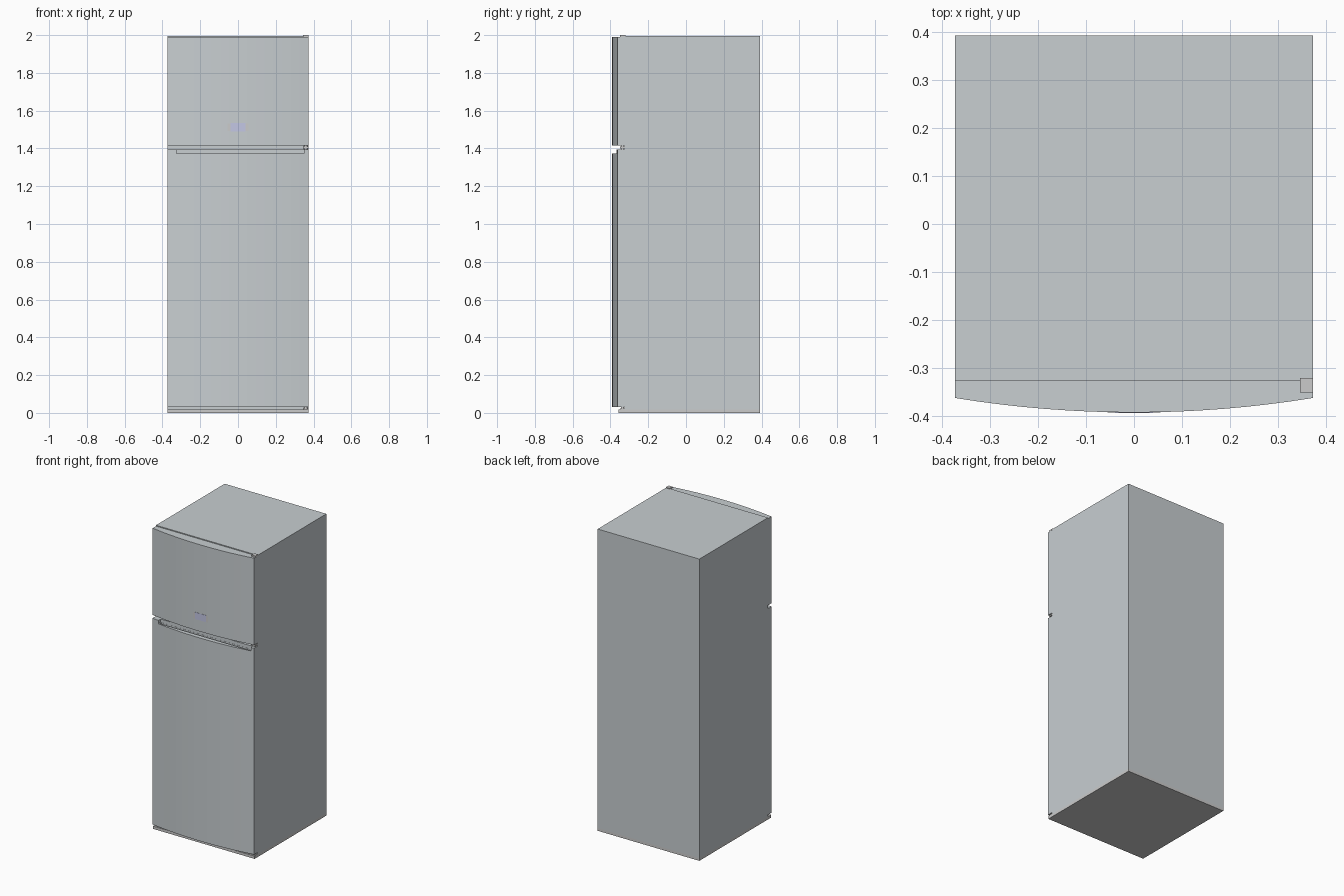
import bpy, bmesh, math

if "Cube" in bpy.data.objects:
    bpy.data.objects.remove(bpy.data.objects["Cube"])

W = 0.372          # half width
BODY_FRONT = -0.326
BACK = 0.392

def material(name, col):
    m = bpy.data.materials.new(name)
    m.diffuse_color = (*col, 1)
    m.use_nodes = True
    m.node_tree.nodes["Principled BSDF"].inputs["Base Color"].default_value = m.diffuse_color
    return m

steel = material("steel", (0.58, 0.62, 0.64))
blue = material("screen_blue", (0.55, 0.57, 0.78))

def prism(name, pts, z0, z1, mat=None):
    """Extrude a plan outline (counter-clockwise) from z0 to z1."""
    bm = bmesh.new()
    face = bm.faces.new([bm.verts.new((x, y, z0)) for x, y in pts])
    ext = bmesh.ops.extrude_face_region(bm, geom=[face])
    verts = [v for v in ext["geom"] if isinstance(v, bmesh.types.BMVert)]
    bmesh.ops.translate(bm, verts=verts, vec=(0, 0, z1 - z0))
    bmesh.ops.recalc_face_normals(bm, faces=bm.faces)
    me = bpy.data.meshes.new(name)
    bm.to_mesh(me)
    bm.free()
    ob = bpy.data.objects.new(name, me)
    bpy.context.collection.objects.link(ob)
    if mat:
        me.materials.append(mat)
    return ob

def box(name, x0, x1, y0, y1, z0, z1, mat=None):
    return prism(name, [(x0, y0), (x1, y0), (x1, y1), (x0, y1)], z0, z1, mat)

def bowed_plan(n=16):
    """Door outline: shallow arc at the front, straight at the back."""
    sag = 0.030
    r = (W * W + sag * sag) / (2 * sag)
    a = math.asin(W / r)
    arc = []
    for i in range(n + 1):
        t = -a + 2 * a * i / n
        arc.append((r * math.sin(t), -0.3915 + r * (1 - math.cos(t))))
    return arc + [(W, BODY_FRONT), (-W, BODY_FRONT)]

def cut(target, cutter):
    cutter.hide_render = True
    cutter.hide_viewport = False
    cutter.display_type = 'WIRE'
    mod = target.modifiers.new("cut", 'BOOLEAN')
    mod.operation = 'DIFFERENCE'
    mod.solver = 'EXACT'
    mod.object = cutter
    bpy.context.view_layer.objects.active = target
    bpy.ops.object.modifier_apply(modifier=mod.name)
    bpy.data.objects.remove(cutter)

# Cabinet and base
box("cabinet", -W, W, BODY_FRONT, BACK, 0.018, 1.996, steel)
box("base", -W, W, -0.358, BACK, 0.0, 0.018)

# Doors
prism("freezer_door", bowed_plan(), 1.416, 1.990, steel)
lower = prism("lower_door", bowed_plan(), 0.030, 1.395, steel)

# Grip recess along the top of the lower door, with a finger pocket behind it
cut(lower, box("grip_cutter", -0.325, 0.350, -0.45, -0.345, 1.373, 1.45))
cut(lower, box("pocket_cutter", -0.318, 0.343, -0.362, -0.346, 1.345, 1.40))

# Hinges on the right edge: plate plus pin
def hinge(name, z0, z1, pin0, pin1):
    box(name + "_plate", 0.345, W, -0.350, -0.320, z0, z1)
    pts = [(0.358 + 0.009 * math.cos(math.tau * i / 16),
            -0.336 + 0.009 * math.sin(math.tau * i / 16)) for i in range(16)]
    prism(name + "_pin", pts, pin0, pin1)

hinge("top_hinge", 1.991, 2.000, 1.985, 1.995)
hinge("middle_hinge", 1.401, 1.410, 1.390, 1.420)
hinge("bottom_hinge", 0.012, 0.023, 0.015, 0.035)

# Display panel on the freezer door
box("display_frame", -0.055, 0.055, -0.3920, -0.385, 1.492, 1.532)
box("display_screen", -0.040, 0.040, -0.3926, -0.385, 1.490, 1.535, blue)
